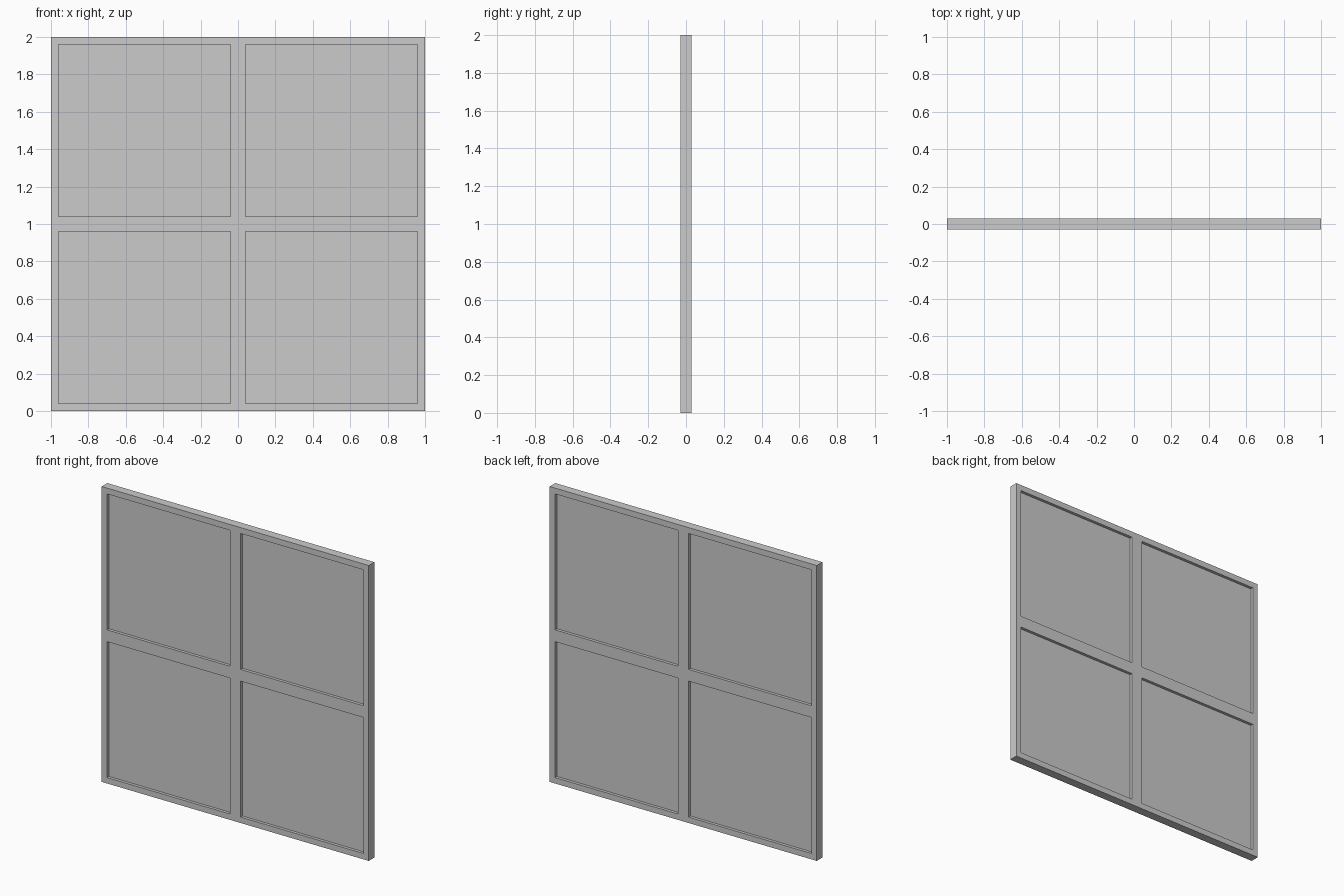
import bpy, bmesh
from mathutils import Matrix

if "Cube" in bpy.data.objects:
    bpy.data.objects.remove(bpy.data.objects["Cube"])

BAR = 0.04       # width of the border around each opening
DEPTH = 0.06     # frame thickness
PANE = 0.02      # pane thickness


def make_object(name, bm):
    mesh = bpy.data.meshes.new(name)
    bm.to_mesh(mesh)
    bm.free()
    obj = bpy.data.objects.new(name, mesh)
    bpy.context.collection.objects.link(obj)
    return obj


# Frame: a 2 x 2 upright grid, each cell inset and opened, then thickened
bm = bmesh.new()
upright = Matrix.Translation((0, 0, 1)) @ Matrix.Rotation(1.5707963, 4, 'X')
bmesh.ops.create_grid(bm, x_segments=2, y_segments=2, size=1, matrix=upright)
cells = bm.faces[:]
bmesh.ops.inset_individual(bm, faces=cells, thickness=BAR, use_even_offset=True)
bmesh.ops.delete(bm, geom=cells, context='FACES')
frame = make_object("window_frame", bm)
solid = frame.modifiers.new("thickness", 'SOLIDIFY')
solid.thickness = DEPTH
solid.offset = 0

# Panes: thin slabs centred in the depth of each opening
side = 1 - 2 * BAR
for row, z in (("lower", 0.5), ("upper", 1.5)):
    for col, x in (("left", -0.5), ("right", 0.5)):
        bm = bmesh.new()
        place = Matrix.Translation((x, 0, z)) @ Matrix.Diagonal((side, PANE, side, 1))
        bmesh.ops.create_cube(bm, size=1, matrix=place)
        make_object(f"pane_{row}_{col}", bm)
